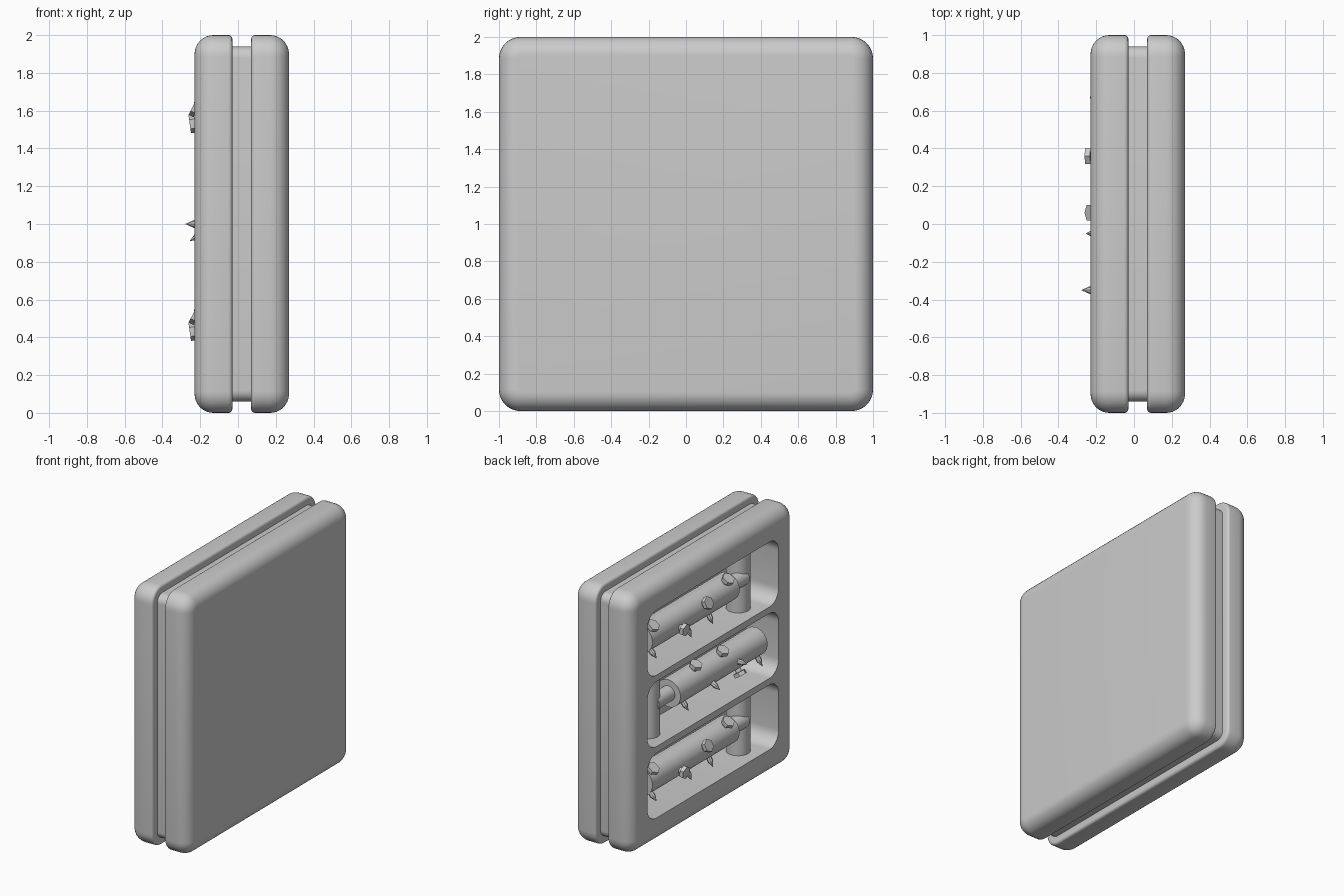
import bpy, bmesh, math
from mathutils import Vector

cube = bpy.data.objects.get("Cube")
if cube:
    bpy.data.objects.remove(cube, do_unlink=True)

grey = bpy.data.materials.new("plain_grey")
grey.use_nodes = True
grey.diffuse_color = (0.6, 0.6, 0.6, 1)
grey.node_tree.nodes["Principled BSDF"].inputs["Base Color"].default_value = (0.6, 0.6, 0.6, 1)


def finish(name, bm, angle=35):
    bmesh.ops.recalc_face_normals(bm, faces=bm.faces)
    mesh = bpy.data.meshes.new(name)
    bm.to_mesh(mesh)
    bm.free()
    mesh.materials.append(grey)
    ob = bpy.data.objects.new(name, mesh)
    bpy.context.collection.objects.link(ob)
    smooth(ob, angle)
    return ob


def smooth(ob, angle=35):
    bpy.ops.object.select_all(action='DESELECT')
    ob.select_set(True)
    bpy.context.view_layer.objects.active = ob
    bpy.ops.object.shade_smooth_by_angle(angle=math.radians(angle))


def outline(x, half_y, half_z, r, zc, n=8):
    """Rounded rectangle in the yz plane."""
    pts = []
    for q, (sy, sz) in enumerate([(1, 1), (-1, 1), (-1, -1), (1, -1)]):
        for i in range(n + 1):
            a = (q + i / n) * math.pi / 2
            pts.append((x, sy * (half_y - r) + r * math.cos(a),
                        zc + sz * (half_z - r) + r * math.sin(a)))
    return pts


def slab(name, steps, half_y, half_z, r, zc=1.0):
    """Loft rounded rectangles along x; steps are (x, inset)."""
    bm = bmesh.new()
    rings = [[bm.verts.new(p) for p in outline(x, half_y - d, half_z - d, r - d, zc)]
             for x, d in steps]
    n = len(rings[0])
    for a, b in zip(rings, rings[1:]):
        for i in range(n):
            j = (i + 1) % n
            bm.faces.new((a[i], a[j], b[j], b[i]))
    bm.faces.new(rings[0])
    bm.faces.new(rings[-1])
    return finish(name, bm)


def plate_steps(outer, inner):
    """Large round on the outer rim, small round on the inner rim."""
    s = 1 if inner > outer else -1
    steps = []
    for i in range(9):
        a = i / 8 * math.pi / 2
        steps.append((outer + s * 0.1 * (1 - math.sin(a)), 0.1 * (1 - math.cos(a))))
    steps.reverse()
    for i in range(5):
        a = i / 4 * math.pi / 2
        steps.append((inner - s * 0.02 * (1 - math.sin(a)), 0.02 * (1 - math.cos(a))))
    return steps


def add_rod(bm, a, b, r1, r2=None, sides=32):
    a, b = Vector(a), Vector(b)
    d = b - a
    mat = d.to_track_quat('Z', 'Y').to_matrix().to_4x4()
    mat.translation = (a + b) / 2
    bmesh.ops.create_cone(bm, cap_ends=True, segments=sides, radius1=r1,
                          radius2=r1 if r2 is None else r2, depth=d.length, matrix=mat)


def rod(name, a, b, r):
    bm = bmesh.new()
    add_rod(bm, a, b, r)
    return finish(name, bm)


# Two rounded panels and the core between them
open_panel = slab("open_panel", plate_steps(-0.23, -0.03), 1, 1, 0.115)
slab("closed_panel", plate_steps(0.27, 0.07), 1, 1, 0.115)
core = slab("core", [(-0.04, 0), (0.08, 0)], 0.94, 0.94, 0.06)

# Three rounded windows cut into the open panel and the core
heights = [1.55, 1.0, 0.45]
cutters = [slab("window_cutter", [(-0.4, 0), (0.05, 0)], 0.8, 0.25, 0.11, z) for z in heights]
for target in (open_panel, core):
    for c in cutters:
        mod = target.modifiers.new("window", 'BOOLEAN')
        mod.operation = 'DIFFERENCE'
        mod.solver = 'EXACT'
        mod.object = c
        bpy.context.view_layer.objects.active = target
        bpy.ops.object.modifier_apply(modifier=mod.name)
    smooth(target)
for c in cutters:
    bpy.data.objects.remove(c, do_unlink=True)

# Studs on each roller: (y, angle above the outward direction in degrees)
AX = -0.1
outer_bolts = [(0.67, 52), (0.36, -8), (0.06, 27), (-0.25, 55)]
outer_spikes = [(0.68, -45), (0.21, -58), (-0.06, -60)]
middle_bolts = [(0.10, 68), (-0.21, 63), (-0.40, -56)]
middle_spikes = [(0.27, -52), (-0.05, -30), (-0.35, 0), (-0.64, -55)]


def radial(y, z, deg, r):
    a = math.radians(deg)
    return (AX - r * math.cos(a), y, z + r * math.sin(a))


for label, z, side, bolts, spikes in [
        ("upper", heights[0], -1, outer_bolts, outer_spikes),
        ("middle", heights[1], 1, middle_bolts, middle_spikes),
        ("lower", heights[2], -1, outer_bolts, outer_spikes)]:
    # Upright post, axle and roller
    rod(label + "_post", (-0.06, side * 0.55, z - 0.255), (-0.06, side * 0.55, z + 0.255), 0.085)
    rod(label + "_axle", (AX, side * 0.55, z), (AX, side * 0.3, z), 0.058)
    rod(label + "_roller", (AX, side * 0.36, z), (AX, side * -0.7, z), 0.105)
    # Hexagonal bolts
    bm = bmesh.new()
    for y, deg in bolts:
        add_rod(bm, radial(y, z, deg, 0.08), radial(y, z, deg, 0.135), 0.022, sides=12)
        add_rod(bm, radial(y, z, deg, 0.128), radial(y, z, deg, 0.157), 0.048, sides=6)
    finish(label + "_bolts", bm)
    # Pointed spikes
    bm = bmesh.new()
    for y, deg in spikes:
        add_rod(bm, radial(y, z, deg, 0.08), radial(y, z, deg, 0.135), 0.02, sides=8)
        add_rod(bm, radial(y, z, deg, 0.135), radial(y, z, deg, 0.18), 0.02, 0.0, sides=8)
    finish(label + "_spikes", bm)
